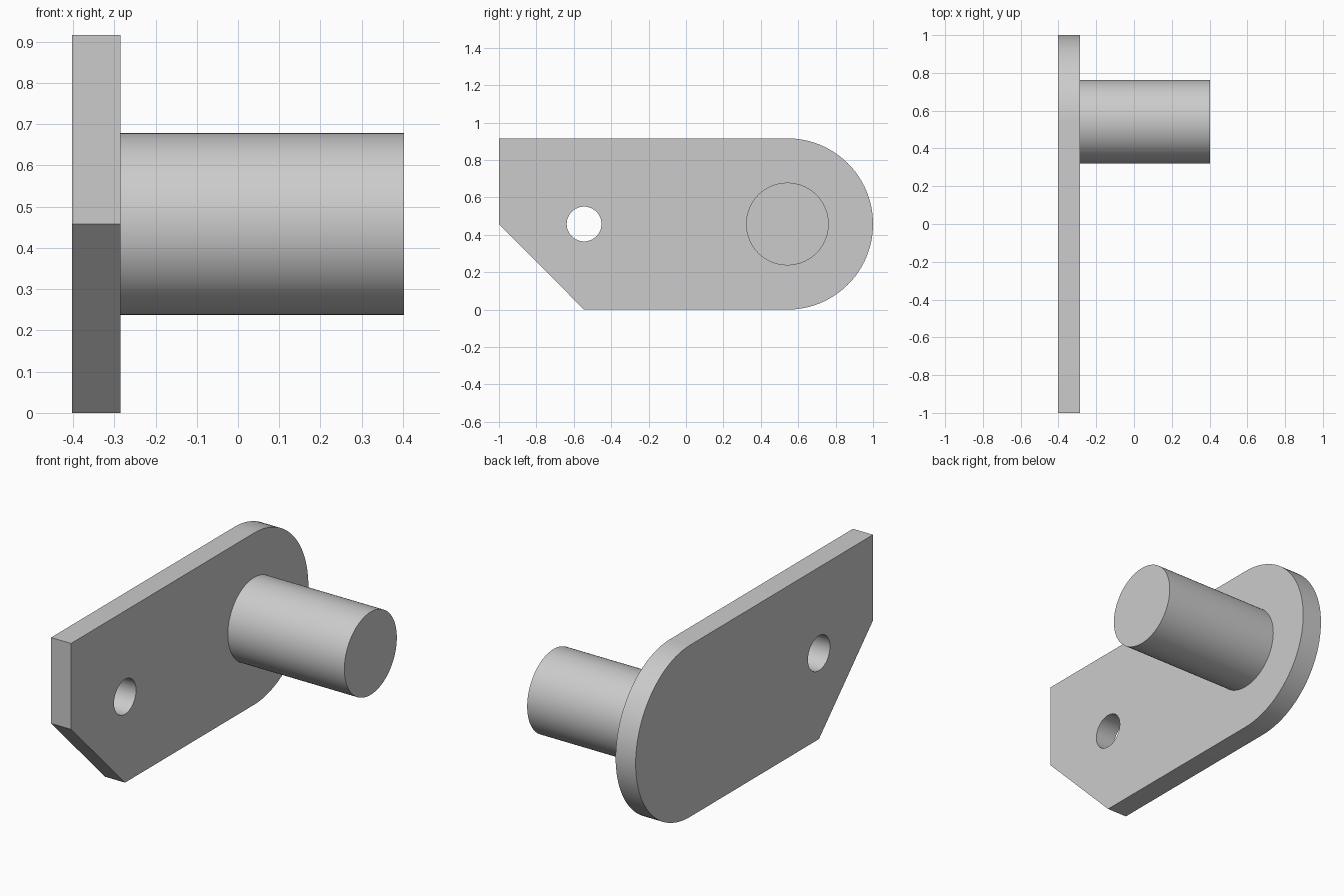
import bpy, bmesh
from math import sin, cos, pi, radians
from mathutils import Vector, Matrix

cube = bpy.data.objects.get("Cube")
if cube:
    bpy.data.objects.remove(cube, do_unlink=True)

R = 0.458                       # half height of the plate and radius of its round end
X_BACK, X_FACE, X_TIP = -0.403, -0.285, 0.403
PIN_Y, HOLE_Y = 1 - R, -0.545

grey = bpy.data.materials.new("plain grey")
grey.use_nodes = True
colour = (0.6, 0.6, 0.6, 1)
grey.diffuse_color = colour
grey.node_tree.nodes["Principled BSDF"].inputs["Base Color"].default_value = colour


def arc(y, radius, start, end, steps):
    """Points (y, z) along an arc centred at mid height."""
    angles = [start + (end - start) * i / steps for i in range(steps + 1)]
    return [(y + radius * cos(a), R + radius * sin(a)) for a in angles]


def finish(bm, name):
    bmesh.ops.recalc_face_normals(bm, faces=bm.faces)
    mesh = bpy.data.meshes.new(name)
    bm.to_mesh(mesh)
    bm.free()
    obj = bpy.data.objects.new(name, mesh)
    bpy.context.collection.objects.link(obj)
    mesh.materials.append(grey)
    bpy.ops.object.select_all(action="DESELECT")
    obj.select_set(True)
    bpy.context.view_layer.objects.active = obj
    bpy.ops.object.shade_smooth_by_angle(angle=radians(30))
    return obj


# Mounting plate: rounded rear end, clipped lower front corner, round hole
outline = arc(PIN_Y, R, -pi / 2, pi / 2, 48) + [(-1, 2 * R), (-1, R), (HOLE_Y, 0)]
hole = arc(HOLE_Y, 0.093, 0, 2 * pi, 48)[:-1]
bm = bmesh.new()
edges = []
for loop in (outline, hole):
    verts = [bm.verts.new((X_BACK, y, z)) for y, z in loop]
    edges += [bm.edges.new((verts[i - 1], verts[i])) for i in range(len(verts))]
bmesh.ops.triangle_fill(bm, edges=edges, use_beauty=True, normal=(1, 0, 0))
new = bmesh.ops.extrude_face_region(bm, geom=bm.faces[:])["geom"]
bmesh.ops.translate(bm, vec=(X_FACE - X_BACK, 0, 0),
                    verts=[v for v in new if isinstance(v, bmesh.types.BMVert)])
finish(bm, "mounting_plate")

# Solid pin standing out from the plate
bm = bmesh.new()
place = Matrix.Translation(Vector(((X_FACE + X_TIP) / 2, PIN_Y, R))) @ Matrix.Rotation(pi / 2, 4, "Y")
bmesh.ops.create_cone(bm, cap_ends=True, segments=96, radius1=0.221, radius2=0.221,
                      depth=X_TIP - X_FACE, matrix=place)
finish(bm, "pin")
